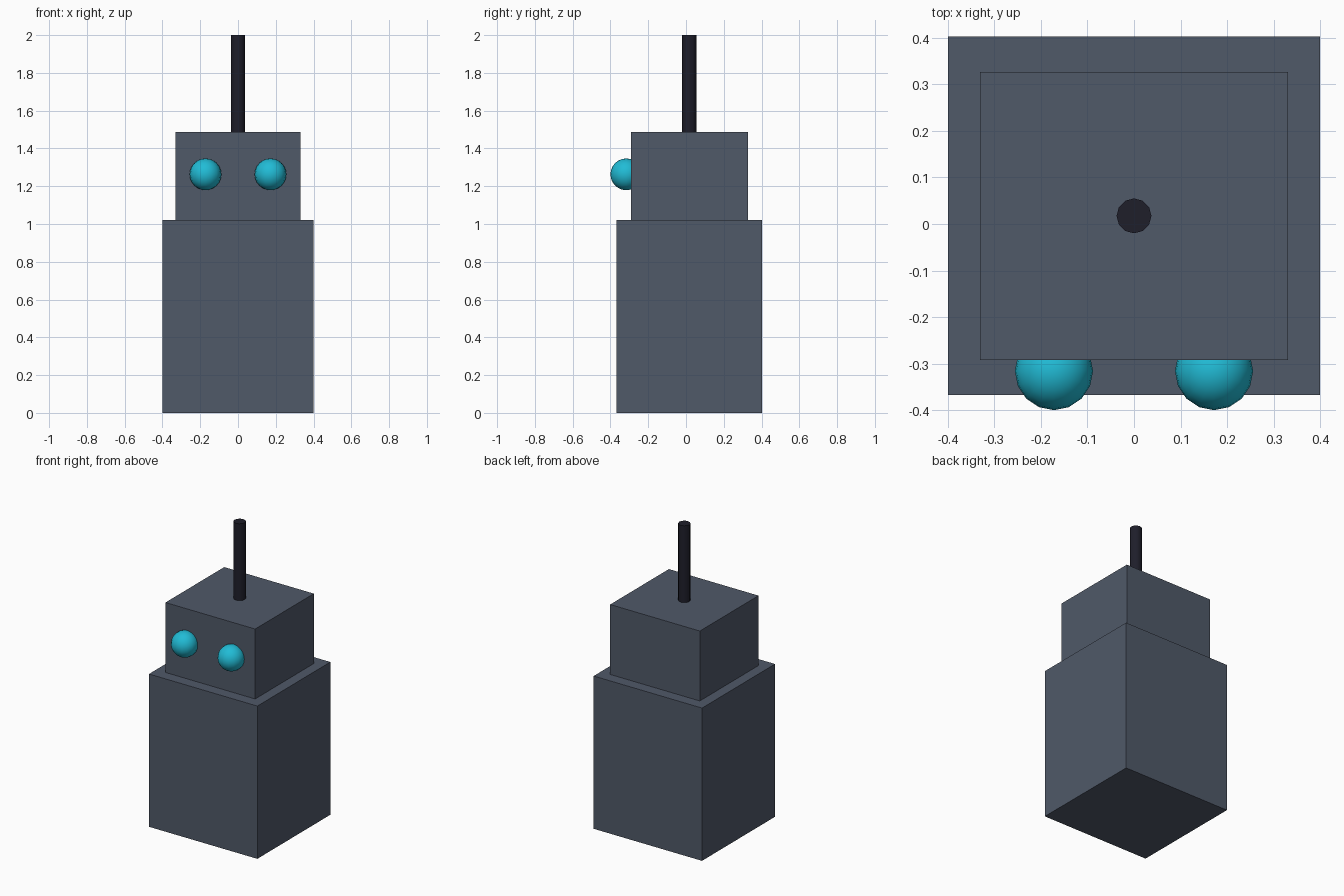
import bpy

cube = bpy.data.objects.get("Cube")
if cube:
    bpy.data.objects.remove(cube, do_unlink=True)


def material(name, rgb):
    mat = bpy.data.materials.new(name)
    mat.use_nodes = True
    color = (*rgb, 1)
    mat.diffuse_color = color
    mat.node_tree.nodes["Principled BSDF"].inputs["Base Color"].default_value = color
    return mat


slate = material("slate_grey", (0.08, 0.1, 0.14))
cyan = material("cyan", (0.015, 0.5, 0.67))
dark = material("near_black", (0.013, 0.013, 0.023))


def finish(name, mat, smooth=False):
    obj = bpy.context.object
    obj.name = name
    obj.data.materials.append(mat)
    if smooth:
        bpy.ops.object.shade_smooth_by_angle()
    return obj


def box(name, size, center):
    bpy.ops.mesh.primitive_cube_add(size=1, location=center)
    obj = finish(name, slate)
    obj.scale = size
    return obj


CENTER_Y = 0.0175

# Stacked body and head blocks
box("body", (0.8, 0.77, 1.02), (0, CENTER_Y, 0.51))
box("head", (0.662, 0.619, 0.467), (0, CENTER_Y, 1.2535))

# Antenna standing on the head
bpy.ops.mesh.primitive_cylinder_add(
    vertices=12, radius=0.0375, depth=0.513, location=(0, CENTER_Y, 1.7435))
finish("antenna", dark, smooth=True)

# Round eyes half sunk into the face
for side, name in ((1, "left_eye"), (-1, "right_eye")):
    bpy.ops.mesh.primitive_uv_sphere_add(
        segments=16, ring_count=12, radius=0.084,
        location=(side * 0.172, -0.316, 1.263))
    finish(name, cyan, smooth=True)
